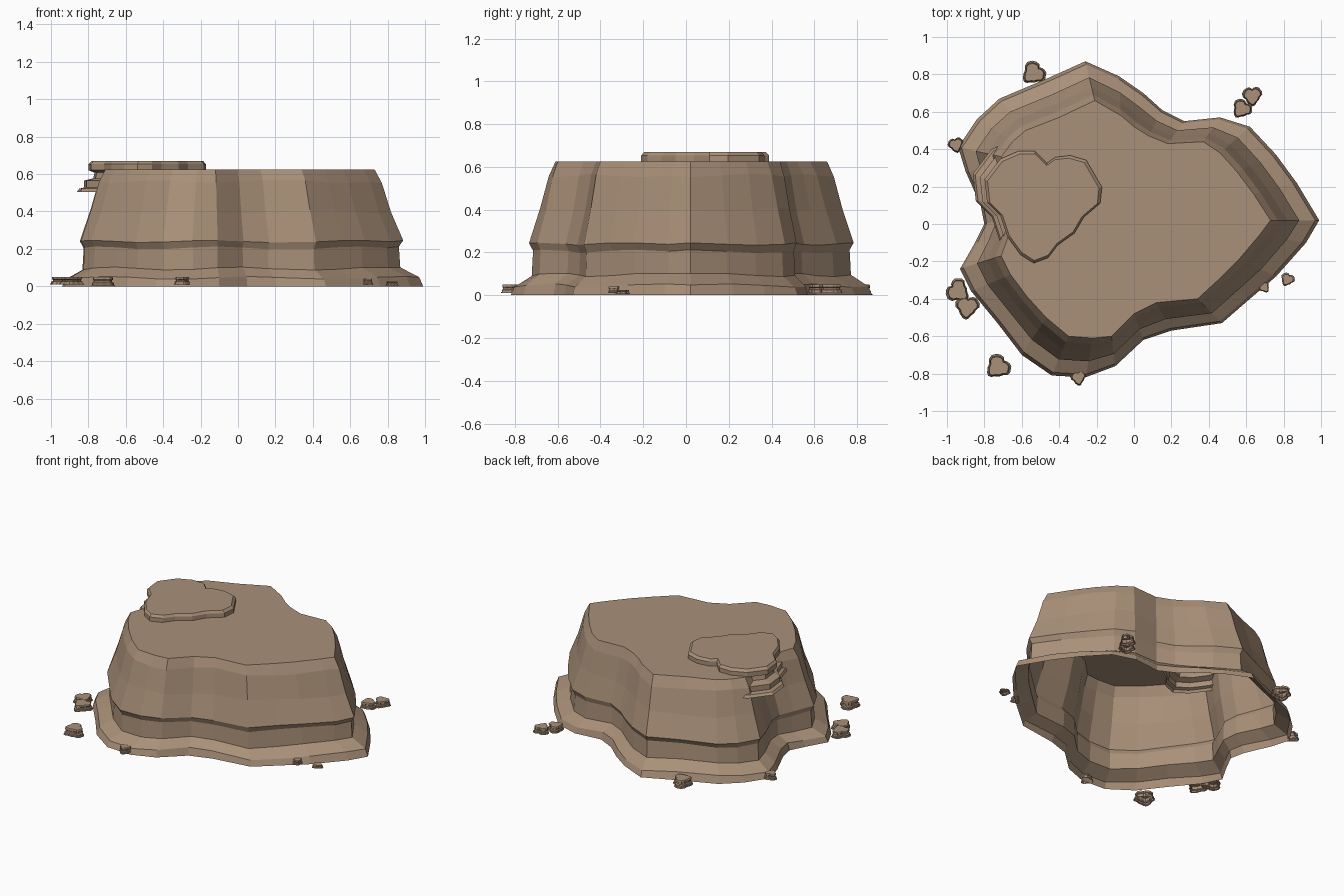
import bpy, bmesh, math
from mathutils import Vector

cube = bpy.data.objects.get("Cube")
if cube:
    bpy.data.objects.remove(cube)

# One sandstone colour for everything
stone = bpy.data.materials.new("sandstone brown")
stone.use_nodes = True
colour = (0.40, 0.28, 0.19, 1)
stone.diffuse_color = colour
shader = next(n for n in stone.node_tree.nodes if n.type == 'BSDF_PRINCIPLED')
shader.inputs["Base Color"].default_value = colour
shader.inputs["Roughness"].default_value = 0.9


def skin_rings(name, rings):
    """Join stacked rings with quads, cap the top and leave the underside open."""
    bm = bmesh.new()
    loops = [[bm.verts.new(point) for point in ring] for ring in rings]
    for low, high in zip(loops, loops[1:]):
        for i in range(len(low)):
            j = (i + 1) % len(low)
            bm.faces.new((low[i], low[j], high[j], high[i]))
    bm.faces.new(loops[-1])
    mesh = bpy.data.meshes.new(name)
    bm.to_mesh(mesh)
    bm.free()
    mesh.materials.append(stone)
    obj = bpy.data.objects.new(name, mesh)
    bpy.context.collection.objects.link(obj)
    return obj


# Mesa: foot outline and matching rim outline (foot x, foot y, rim x, rim y)
mesa_outline = [
    (.99, .02, .73, .02), (.87, .22, .64, .16), (.76, .37, .55, .28),
    (.62, .52, .46, .38), (.46, .57, .37, .44), (.27, .55, .18, .43),
    (.15, .61, .08, .47), (.05, .70, 0, .52), (-.08, .79, -.07, .58),
    (-.26, .87, -.21, .66), (-.46, .78, -.40, .57), (-.72, .67, -.58, .50),
    (-.84, .56, -.65, .44), (-.94, .41, -.71, .36), (-.90, .28, -.70, .28),
    (-.82, .10, -.65, .15), (-.80, 0, -.64, .04), (-.85, -.10, -.67, -.06),
    (-.93, -.24, -.71, -.17), (-.87, -.36, -.66, -.27), (-.73, -.53, -.57, -.39),
    (-.60, -.70, -.47, -.50), (-.44, -.81, -.35, -.60), (-.26, -.82, -.22, -.61),
    (-.10, -.76, -.12, -.60), (.05, -.62, 0, -.48), (.20, -.57, .12, -.42),
    (.47, -.53, .34, -.40), (.62, -.40, .46, -.29), (.76, -.28, .56, -.19),
    (.92, -.10, .67, -.06)]

# Mesa wall profile: (height, blend from foot to rim, waviness)
mesa_profile = [(0, 0, 0), (.045, .08, .008), (.095, .47, .008), (.205, .50, .008),
                (.24, .41, .006), (.40, .66, .01), (.56, .85, .008), (.625, 1, 0)]

rings = []
for height, blend, wave in mesa_profile:
    ring = []
    for i, (fx, fy, rx, ry) in enumerate(mesa_outline):
        flat = Vector((fx, fy, 0)).lerp(Vector((rx, ry, 0)), blend)
        flat.z = height + wave * math.sin(i * 1.3 + height * 9)
        ring.append(flat)
    rings.append(ring)
skin_rings("mesa_body", rings)

# Three-lobed slab shape shared by the cap rock and the loose rocks
slab_outline = [
    (.20, .85), (.45, .88), (.72, .80), (.98, .35), (.95, .08), (.68, -.15),
    (.52, -.42), (.24, -.62), (.08, -.83), (-.16, -.92), (-.38, -.78),
    (-.60, -.48), (-.72, -.12), (-.94, .10), (-.98, .48), (-.72, .82),
    (-.42, .95), (-.14, .95), (.06, .75)]

# Slab profile: (height, width)
slab_profile = [(0, 1.2), (.10, 1.16), (.14, 1.08), (.36, 1.08), (.44, .92),
                (.62, .90), (.70, 1), (.90, 1), (1, .95)]


def slab(name, x, y, z, size, height, turn=0):
    c, s = math.cos(math.radians(turn)), math.sin(math.radians(turn))
    rings = []
    for level, width in slab_profile:
        r = size * width
        rings.append([(x + r * (px * c - py * s), y + r * (px * s + py * c), z + level * height)
                      for px, py in slab_outline])
    return skin_rings(name, rings)


# Cap rock sunk through the top, its lower ledges showing on the right side
slab("cap_rock", -.485, .085, .505, .32, .165)

# Loose rocks around the foot: (x, y, z, size, height, turn)
loose_rocks = [
    (-.54, .80, 0, .056, .05, -40), (-.95, .42, .01, .036, .04, 20),
    (.635, .68, .01, .046, .04, 10), (.575, .61, .01, .046, .04, -30),
    (-.935, -.36, .01, .056, .04, 60), (-.89, -.45, .01, .056, .04, 0),
    (-.73, -.77, 0, .058, .05, -40), (-.295, -.825, .01, .036, .04, 15),
    (.70, -.34, .01, .026, .03, 45), (.82, -.30, .005, .032, .02, -20)]
for number, values in enumerate(loose_rocks, 1):
    slab(f"loose_rock_{number}", *values)
